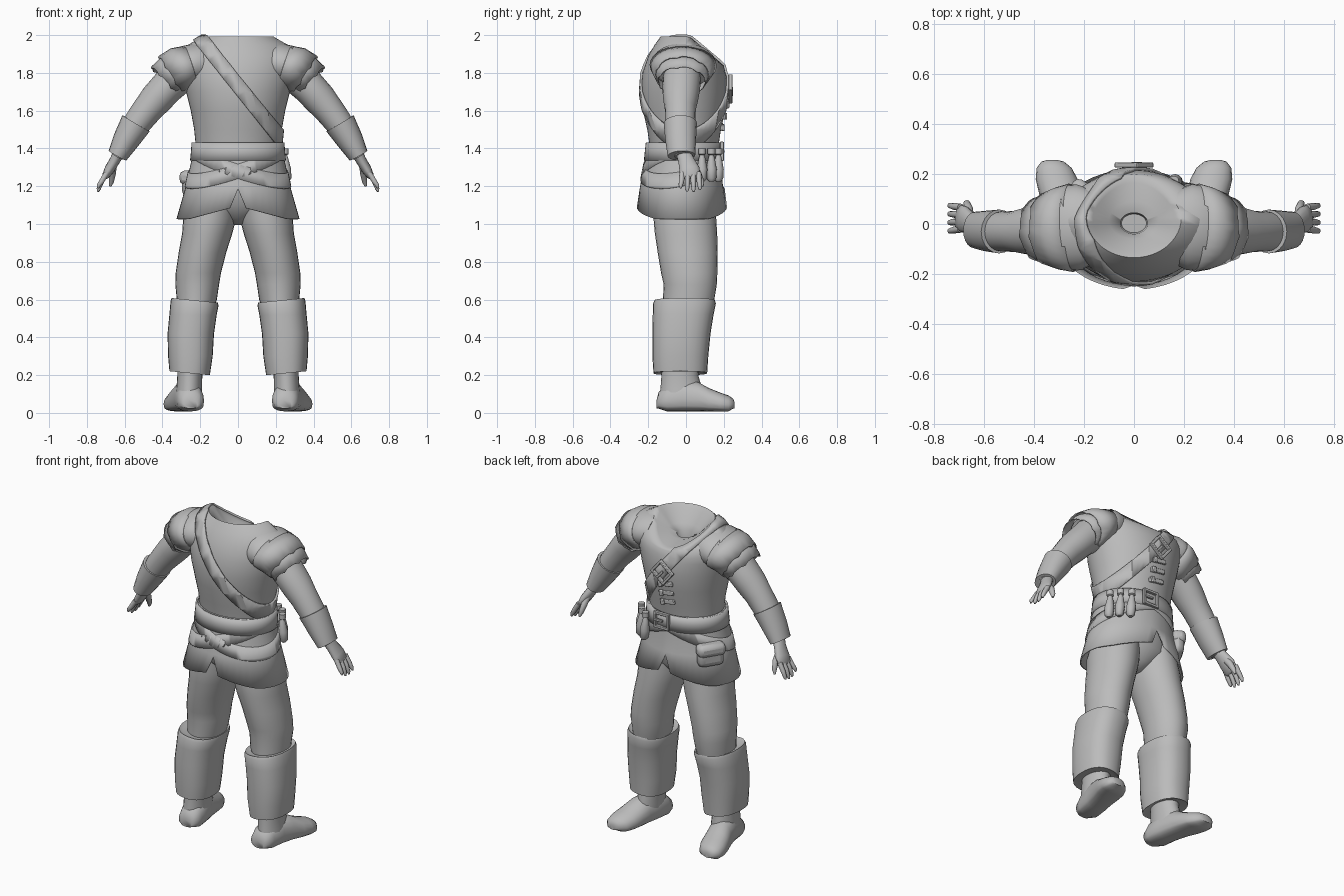
import bpy, bmesh, math
from mathutils import Vector, Matrix

if "Cube" in bpy.data.objects:
    bpy.data.objects.remove(bpy.data.objects["Cube"])

GREY = bpy.data.materials.new("neutral_grey")
GREY.diffuse_color = (0.5, 0.5, 0.5, 1)
GREY.use_nodes = True
GREY.node_tree.nodes["Principled BSDF"].inputs["Base Color"].default_value = GREY.diffuse_color

def finish(name, bm, thick=0, bevel=0, angle=40):
    me = bpy.data.meshes.new(name)
    bm.to_mesh(me)
    bm.free()
    ob = bpy.data.objects.new(name, me)
    bpy.context.collection.objects.link(ob)
    me.materials.append(GREY)
    if thick:
        m = ob.modifiers.new("thickness", 'SOLIDIFY')
        m.thickness, m.offset = thick, 1
    if bevel:
        m = ob.modifiers.new("bevel", 'BEVEL')
        m.width, m.segments = bevel, 2
    bpy.ops.object.select_all(action='DESELECT')
    bpy.context.view_layer.objects.active = ob
    ob.select_set(True)
    bpy.ops.object.shade_smooth_by_angle(angle=math.radians(angle))

def loft(rings, cap0=True, cap1=True):
    """Skin a list of rings, wound so the outside faces out."""
    bm = bmesh.new()
    vs = [[bm.verts.new(p) for p in r] for r in rings]
    n = len(vs[0])
    for a, b in zip(vs, vs[1:]):
        for j in range(n):
            k = (j + 1) % n
            bm.faces.new((a[j], a[k], b[k], b[j]))
    if cap0:
        bm.faces.new(vs[0][::-1])
    if cap1:
        bm.faces.new(vs[-1])
    return bm

def oval(z, cx, rx, y0, y1, drop=0, tilt=0, n=48, e=1.0):
    """Horizontal oval; drop lowers the front, tilt slopes it sideways."""
    pts = []
    for i in range(n):
        c, s = math.cos(math.tau * i / n), math.sin(math.tau * i / n)
        c, s = (math.copysign(abs(v) ** e, v) for v in (c, s))
        y = (y0 + y1) / 2 + (y1 - y0) / 2 * s
        pts.append(Vector((cx + rx * c, y, z - drop * max(0, y - .02) + tilt * rx * c)))
    return pts

def tube(path, n=20, cap0=True, cap1=True):
    """Tube through (x, y, z, radius along y, other radius)."""
    P = [Vector(p[:3]) for p in path]
    rings = []
    for i, p in enumerate(path):
        d = (P[min(i + 1, len(P) - 1)] - P[max(i - 1, 0)]).normalized()
        a = Vector((0, 1, 0))
        a = (a - d * a.dot(d)).normalized()
        b = d.cross(a)
        rings.append([P[i] + a * p[3] * math.cos(t) + b * p[4] * math.sin(t)
                      for t in (math.tau * j / n for j in range(n))])
    return loft(rings, cap0, cap1)

def flip(path, s):
    return [(p[0] * s,) + tuple(p[1:]) for p in path]

def strip(bm, no, c, half):
    """Keep only the band of a surface between two parallel planes."""
    no = Vector(no)
    c /= no.length
    no.normalize()
    for sgn in (1, -1):
        bmesh.ops.bisect_plane(bm, geom=bm.verts[:] + bm.edges[:] + bm.faces[:],
                               plane_co=no * (c + sgn * half), plane_no=no * sgn, clear_outer=True)
    return bm

def box(bm, mat, loc, size):
    bmesh.ops.create_cube(bm, size=1, matrix=mat @ Matrix.Translation(loc) @ Matrix.Diagonal((*size, 1)))

def buckle(name, loc, w, h, rot):
    m = Matrix.Translation(loc) @ Matrix.Rotation(rot, 4, 'Y')
    bm = bmesh.new()
    for s in (-1, 1):
        box(bm, m, (s * w / 2, 0, 0), (.016, .02, h + .016))
        box(bm, m, (0, 0, s * h / 2), (w, .02, .016))
    box(bm, m, (w * .2, .006, 0), (w * .6, .014, .014))
    finish(name, bm, bevel=.003)

# Tunic body, with the pointed collar turning down into the neck hole
outer = [oval(1.40, 0, .222, -.19, .17), oval(1.5, 0, .232, -.205, .185),
         oval(1.6, 0, .25, -.228, .208), oval(1.7, 0, .275, -.238, .218),
         oval(1.8, 0, .295, -.23, .215, .1), oval(1.89, 0, .3, -.2, .207, .45),
         oval(1.95, 0, .262, -.165, .2, .62), oval(1.992, 0, .19, -.135, .19, .85)]
inner = [oval(1.97, 0, .165, -.11, .165, .85), oval(1.90, 0, .10, -.06, .09, .4),
         oval(1.87, 0, .055, -.04, .045, .3), oval(1.8, 0, .05, -.035, .04)]
for p in outer[-1] + inner[0]:
    p.x *= 1 - 1.6 * max(0, p.y - .04)
finish("tunic_body", loft(outer + inner), angle=60)

# Shoulder strap crossing the chest and back, with its buckle
finish("shoulder_strap", strip(loft(outer, False, False), (.78, 0, .62), 1.074, .037), thick=.012)
buckle("strap_buckle", (.0, .236, 1.715), .09, .10, math.radians(51))

# Chest toggles
bm = bmesh.new()
for i in range(3):
    m = Matrix.Translation((-.005, .212 - .012 * i, 1.635 - .06 * i)) @ Matrix.Rotation(.15, 4, 'Y')
    box(bm, m, (0, 0, 0), (.1, .018, .027))
    box(bm, m, (.03, .008, 0), (.025, .018, .034))
finish("chest_toggles", bm, bevel=.004)

# Skirt, rising to a slit at the middle of front and back
hem = oval(1.025, 0, .318, -.255, .212)
for i, p in enumerate(hem):
    p.z += .07 * max(0, 1 - abs(p.x) / .26)
    if i in (12, 36):
        p.z, p.y = 1.185, p.y * .93
skirt = [hem, oval(1.2, 0, .268, -.235, .188), oval(1.34, 0, .238, -.208, .172),
         oval(1.43, 0, .225, -.19, .165)]
finish("skirt", loft(skirt, False, False), thick=.008)

# Waist belt and the two slanting hip belts
finish("waist_belt", loft([oval(1.335, 0, .243, -.212, .178), oval(1.385, 0, .238, -.207, .176),
                           oval(1.43, 0, .235, -.202, .174)], False, False), thick=.011)
for s, nm in ((1, "right"), (-1, "left")):
    finish(nm + "_hip_belt", strip(loft(skirt, False, False), (.32 * s, -.22, 1), 1.325, .034), thick=.014)
buckle("belt_buckle", (.035, .19, 1.385), .09, .085, 0)

# Belt pouch with flap
m = Matrix.Translation((-.235, .095, 1.215)) @ Matrix.Rotation(math.radians(58), 4, 'Z')
for nm, loc, size, bev in (("pouch_bag", (0, 0, -.005), (.16, .075, .14), .034),
                           ("pouch_flap", (0, .006, .03), (.168, .082, .075), .026)):
    bm = bmesh.new()
    box(bm, m, loc, size)
    finish(nm, bm, bevel=bev)

# Vials hanging from the belt
for i, (x, y) in enumerate(((.248, .085), (.212, .135), (.16, .172))):
    finish("belt_vial_%d" % (i + 1), tube([
        (x + .01, y, 1.225, .012, .012), (x + .01, y, 1.24, .025, .025),
        (x + .005, y, 1.29, .028, .028), (x, y, 1.345, .018, .018), (x, y, 1.365, .012, .012),
        (x, y, 1.37, .02, .02), (x, y, 1.4, .02, .02)], 12))

# Hips under the skirt
finish("hips", loft([oval(.995, 0, .03, -.05, .05), oval(1.03, 0, .1, -.1, .1), oval(1.1, 0, .22, -.165, .15),
                     oval(1.2, 0, .24, -.18, .155), oval(1.33, 0, .22, -.17, .15)]))

for s, nm in ((1, "right_"), (-1, "left_")):
    # Trouser leg
    legs = [(.5, .235, .09, -.11, .13), (.6, .218, .106, -.122, .15), (.68, .216, .116, -.118, .163),
            (.74, .21, .12, -.132, .166), (.85, .188, .126, -.15, .168), (.95, .163, .133, -.165, .165),
            (1.03, .15, .14, -.172, .16), (1.15, .13, .125, -.165, .15)]
    finish(nm + "trouser_leg", loft([oval(z, s * x, r, a, b, n=28) for z, x, r, a, b in legs]))
    # Boot cuff with a rolled top lip
    cuff = [(.22, .25, .09, -.1, .08, 0), (.21, .256, .107, -.172, .112, .1), (.3, .252, .118, -.178, .118, 0),
            (.42, .25, .123, -.178, .13, 0), (.52, .238, .125, -.176, .146, .02), (.58, .23, .127, -.174, .158, .1),
            (.596, .229, .122, -.166, .153, .1), (.585, .229, .105, -.14, .14, .1)]
    finish(nm + "boot_cuff", loft([oval(z, s * x, r, a, b, 0, t * s, 28, .85) for z, x, r, a, b, t in cuff]))
    # Ankle
    ankle = [(.06, .262, .07, -.14, .08), (.13, .258, .068, -.135, .085),
             (.2, .255, .066, -.13, .065), (.3, .25, .075, -.13, .07)]
    finish(nm + "ankle", loft([oval(z, s * x, r, a, b, n=24) for z, x, r, a, b in ankle]))
    # Shoe: upright sections from heel to toe
    rings = []
    for y, x, w, h in ((-.155, .25, .035, .07), (-.145, .25, .058, .11), (-.1, .252, .072, .15),
                       (-.02, .262, .075, .175), (.06, .28, .078, .165), (.12, .296, .084, .132),
                       (.18, .31, .084, .108), (.225, .32, .07, .092), (.25, .326, .045, .075),
                       (.257, .328, .02, .055)):
        ring = []
        low = .008 + (.015 if abs(y - .05) > .19 else 0)
        for j in range(20):
            c, d = math.cos(math.tau * j / 20), math.sin(math.tau * j / 20)
            d = math.copysign(abs(d) ** (.5 if d < 0 else .9), d)
            ring.append((s * x - w * c, y, low + (h - low) * (.4 + d * (.6 if d > 0 else .4))))
        rings.append(ring)
    finish(nm + "shoe", loft(rings), angle=50)
    # Tunic shoulder and two ragged sleeve flaps sloping down the arm
    finish(nm + "shoulder", tube(flip([
        (.17, -.01, 1.845, .15, .115), (.22, -.013, 1.848, .172, .11), (.26, -.015, 1.84, .172, .108),
        (.31, -.018, 1.815, .152, .105), (.345, -.02, 1.79, .12, .09)], s), 28), angle=60)
    for k, path in enumerate(([(.25, -.015, 1.84, .172, .103), (.305, -.018, 1.822, .159, .113),
                               (.355, -.02, 1.79, .138, .113)],
                              [(.31, -.018, 1.815, .14, .098), (.35, -.02, 1.79, .134, .102),
                               (.385, -.022, 1.757, .122, .1)])):
        bm = tube(flip(path, s), 28, False, False)
        for v in list(bm.verts)[-28::4]:
            v.co.x += s * .006
            v.co.z -= .008
        finish(nm + "sleeve_flap_%d" % (k + 1), bm, thick=.006)
    # Arm, bracer and hand
    finish(nm + "arm", tube(flip([
        (.3, -.02, 1.80, .1, .1), (.38, -.025, 1.72, .1, .09), (.43, -.028, 1.665, .094, .088),
        (.48, -.03, 1.605, .082, .08), (.53, -.03, 1.54, .08, .074), (.58, -.03, 1.46, .07, .065),
        (.64, -.015, 1.36, .045, .036)], s)))
    bracer = [(.54, -.03, 1.533, .088, .084), (.595, -.028, 1.44, .081, .07), (.638, -.024, 1.362, .073, .053)]
    finish(nm + "bracer", tube(flip(bracer, s)))
    finish(nm + "palm", tube(flip([
        (.63, -.015, 1.38, .04, .032), (.65, 0, 1.34, .042, .028), (.68, .018, 1.29, .054, .027),
        (.70, .024, 1.255, .052, .02), (.705, .026, 1.245, .04, .012)], s), 16))
    for i, z in enumerate((1.19, 1.172, 1.17, 1.18)):
        y, t = -.02 + .029 * i, -.028 + .034 * i
        finish(nm + "finger_%d" % (i + 1), tube(flip([
            (.695, y, 1.27, .015, .015), (.722, (y + t) / 2, 1.225, .014, .014),
            (.738, t, z + .014, .011, .011), (.741, t, z, .005, .005)], s), 10))
    finish(nm + "thumb", tube(flip([
        (.66, .02, 1.32, .02, .02), (.663, .06, 1.27, .02, .018), (.67, .082, 1.225, .015, .014),
        (.676, .088, 1.2, .006, .006)], s), 10))
